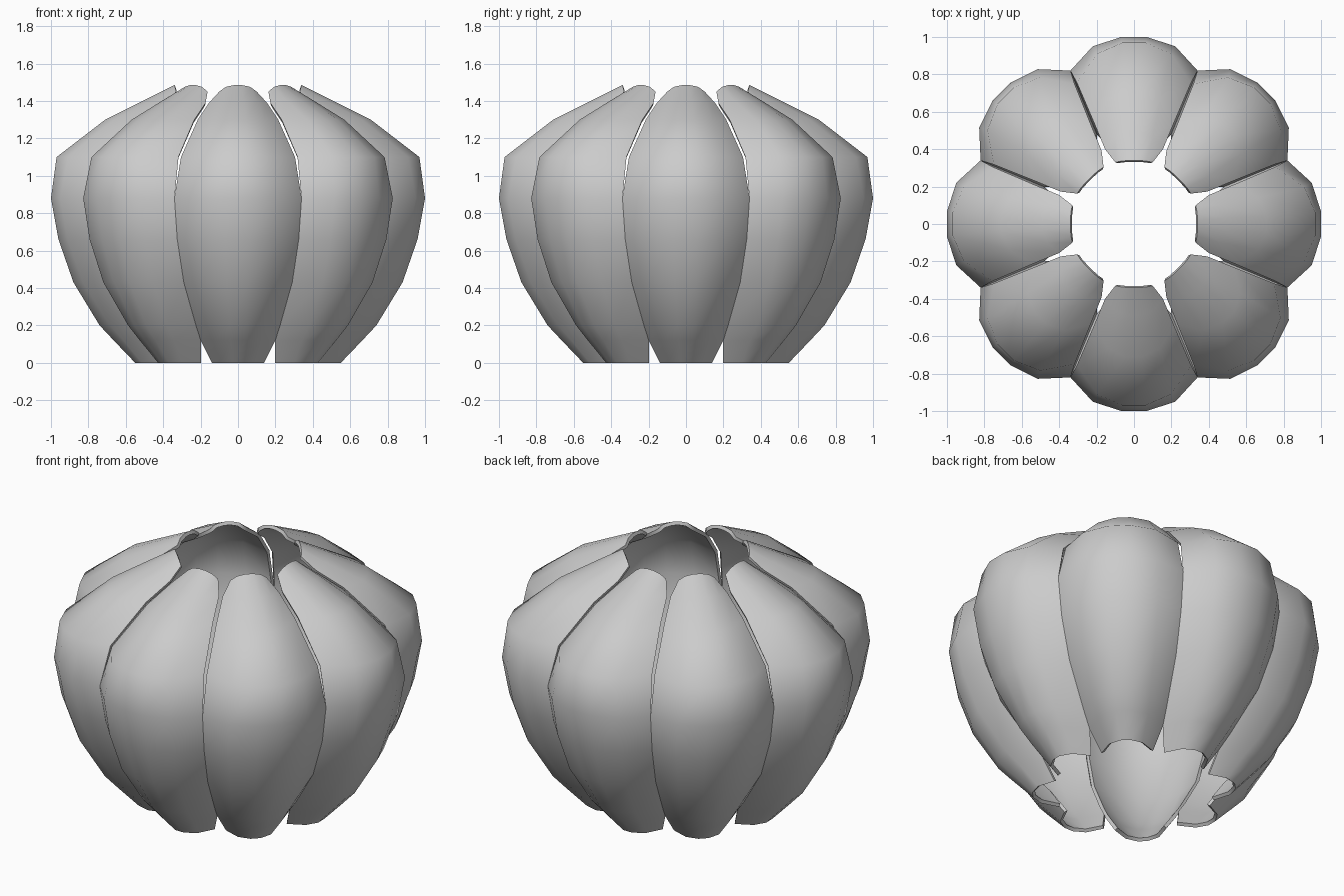
import bpy, bmesh, math

cube = bpy.data.objects.get("Cube")
if cube:
    bpy.data.objects.remove(cube)

grey = bpy.data.materials.new("plain_grey")
grey.use_nodes = True
colour = (0.6, 0.6, 0.6, 1)
grey.diffuse_color = colour
grey.node_tree.nodes["Principled BSDF"].inputs["Base Color"].default_value = colour

# Petal rows: height, outer radius, half width, depth of the bow, edge drop
ROWS = [
    (0.00, 0.55, 0.14, 0.13, 0),
    (0.12, 0.665, 0.20, 0.185, 0),
    (0.20, 0.74, 0.225, 0.197, 0),
    (0.43, 0.88, 0.29, 0.18, 0),
    (0.66, 0.96, 0.325, 0.176, 0),
    (0.88, 1.00, 0.34, 0.18, 0),
    (1.10, 0.97, 0.305, 0.215, 0),
    (1.30, 0.71, 0.215, 0.165, 0),
    (1.41, 0.49, 0.155, 0.09, 0.02),
    (1.485, 0.34, 0.10, 0.01, 0.035),
]
# Bowed section: fraction of half width, fraction of depth
HALF = [(0.2, 0), (0.65, 0.28), (1, 1)]
SECTION = [(-u, v) for u, v in reversed(HALF)] + HALF


def make_petal():
    bm = bmesh.new()
    grid = [[bm.verts.new((u * w, -(r - v * d), z - v * drop)) for u, v in SECTION]
            for z, r, w, d, drop in ROWS]
    for low, high in zip(grid, grid[1:]):
        for i in range(len(SECTION) - 1):
            bm.faces.new((low[i], low[i + 1], high[i + 1], high[i]))
    mesh = bpy.data.meshes.new("petal")
    bm.to_mesh(mesh)
    bm.free()
    mesh.materials.append(grey)
    petal = bpy.data.objects.new("petal_1", mesh)
    bpy.context.collection.objects.link(petal)
    bpy.ops.object.select_all(action="DESELECT")
    petal.select_set(True)
    bpy.context.view_layer.objects.active = petal
    # Thin shell, thickened inward
    shell = petal.modifiers.new("shell", "SOLIDIFY")
    shell.thickness = 0.02
    shell.offset = -1
    bpy.ops.object.modifier_apply(modifier="shell")
    bpy.ops.object.shade_smooth_by_angle(angle=math.radians(60))
    return petal


# Ring of eight petals
first = make_petal()
for i in range(1, 8):
    petal = bpy.data.objects.new(f"petal_{i + 1}", first.data)
    petal.rotation_euler.z = i * math.tau / 8
    bpy.context.collection.objects.link(petal)
